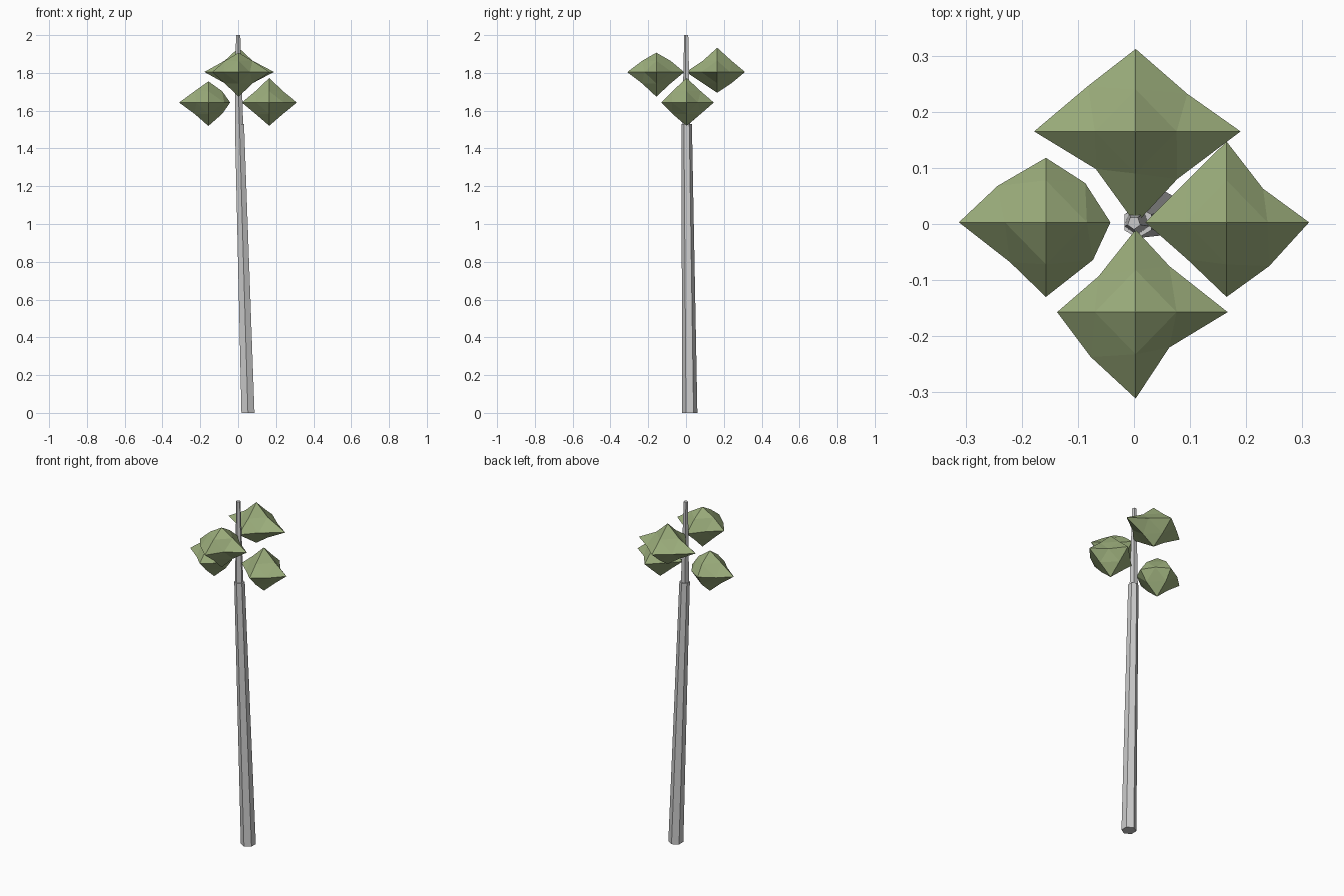
import bpy, bmesh, math
from mathutils import Vector

if "Cube" in bpy.data.objects:
    bpy.data.objects.remove(bpy.data.objects["Cube"])

leaf = bpy.data.materials.new("leaf_green")
leaf.diffuse_color = (0.33, 0.42, 0.20, 1)
leaf.use_nodes = True
leaf.node_tree.nodes["Principled BSDF"].inputs["Base Color"].default_value = leaf.diffuse_color


def finish(bm, name, mat=None):
    bmesh.ops.recalc_face_normals(bm, faces=bm.faces)
    me = bpy.data.meshes.new(name)
    bm.to_mesh(me)
    bm.free()
    ob = bpy.data.objects.new(name, me)
    if mat:
        me.materials.append(mat)
    bpy.context.collection.objects.link(ob)


def leaning_cone(name, sides, base, r0, top, r1):
    """Tapered prism between two horizontal rings, one corner facing the front."""
    bm = bmesh.new()
    rings = []
    for c, r in ((base, r0), (top, r1)):
        angles = [-math.pi / 2 + 2 * math.pi * i / sides for i in range(sides)]
        rings.append([bm.verts.new((c[0] + r * math.cos(a), c[1] + r * math.sin(a), c[2]))
                      for a in angles])
    for i in range(sides):
        j = (i + 1) % sides
        bm.faces.new((rings[0][i], rings[0][j], rings[1][j], rings[1][i]))
    bm.faces.new(rings[0][::-1])
    bm.faces.new(rings[1])
    finish(bm, name)


def leaf_clump(name, centre, xs, ys, zs, mids):
    """Octahedron split once: tips along each axis, equator midpoints given per quadrant."""
    bm = bmesh.new()
    c = Vector(centre)
    add = lambda x, y, z: bm.verts.new(c + Vector((x, y, z)))
    tx = {s: add(xs[s > 0], 0, 0) for s in (-1, 1)}
    ty = {s: add(0, ys[s > 0], 0) for s in (-1, 1)}
    tz = {s: add(0, 0, zs[s > 0]) for s in (-1, 1)}
    quads = ((1, 1), (-1, 1), (-1, -1), (1, -1))
    mxy = {q: add(q[0] * m[0], q[1] * m[1], 0) for q, m in zip(quads, mids)}
    mxz = {(s, t): add(s * 0.073, 0, t * 0.06) for s in (-1, 1) for t in (-1, 1)}
    myz = {(s, t): add(0, s * 0.075, t * 0.06) for s in (-1, 1) for t in (-1, 1)}
    for sx, sy in quads:
        for sz in (-1, 1):
            a, b, d = mxy[sx, sy], mxz[sx, sz], myz[sy, sz]
            for f in ((tx[sx], a, b), (ty[sy], a, d), (tz[sz], b, d), (a, b, d)):
                bm.faces.new(f)
    finish(bm, name, leaf)


# Trunk in two tapering lengths
leaning_cone("lower_trunk", 6, (0.052, 0.02, 0), 0.04, (0.007, 0.003, 1.53), 0.028)
leaning_cone("upper_trunk", 5, (0.005, 0.003, 1.52), 0.023, (0.0, 0.002, 2.0), 0.012)

# Four leaf clumps around the crown
leaf_clump("back_leaves", (0.003, 0.165, 1.805), (-0.181, 0.187), (-0.165, 0.147), (-0.11, 0.128),
           ((0.092, 0.067), (0.085, 0.081), (0.071, 0.067), (0.074, 0.085)))
leaf_clump("front_leaves", (0.003, -0.157, 1.804), (-0.14, 0.164), (-0.154, 0.147), (-0.13, 0.103),
           ((0.06, 0.082), (0.066, 0.064), (0.08, 0.08), (0.06, 0.063)))
leaf_clump("left_leaves", (-0.157, 0.003, 1.643), (-0.155, 0.115), (-0.133, 0.115), (-0.124, 0.112),
           ((0.07, 0.07), (0.086, 0.065), (0.064, 0.071), (0.084, 0.067)))
leaf_clump("right_leaves", (0.165, 0.003, 1.643), (-0.145, 0.147), (-0.133, 0.144), (-0.123, 0.13),
           ((0.065, 0.06), (0.07, 0.075), (0.07, 0.066), (0.076, 0.078)))
